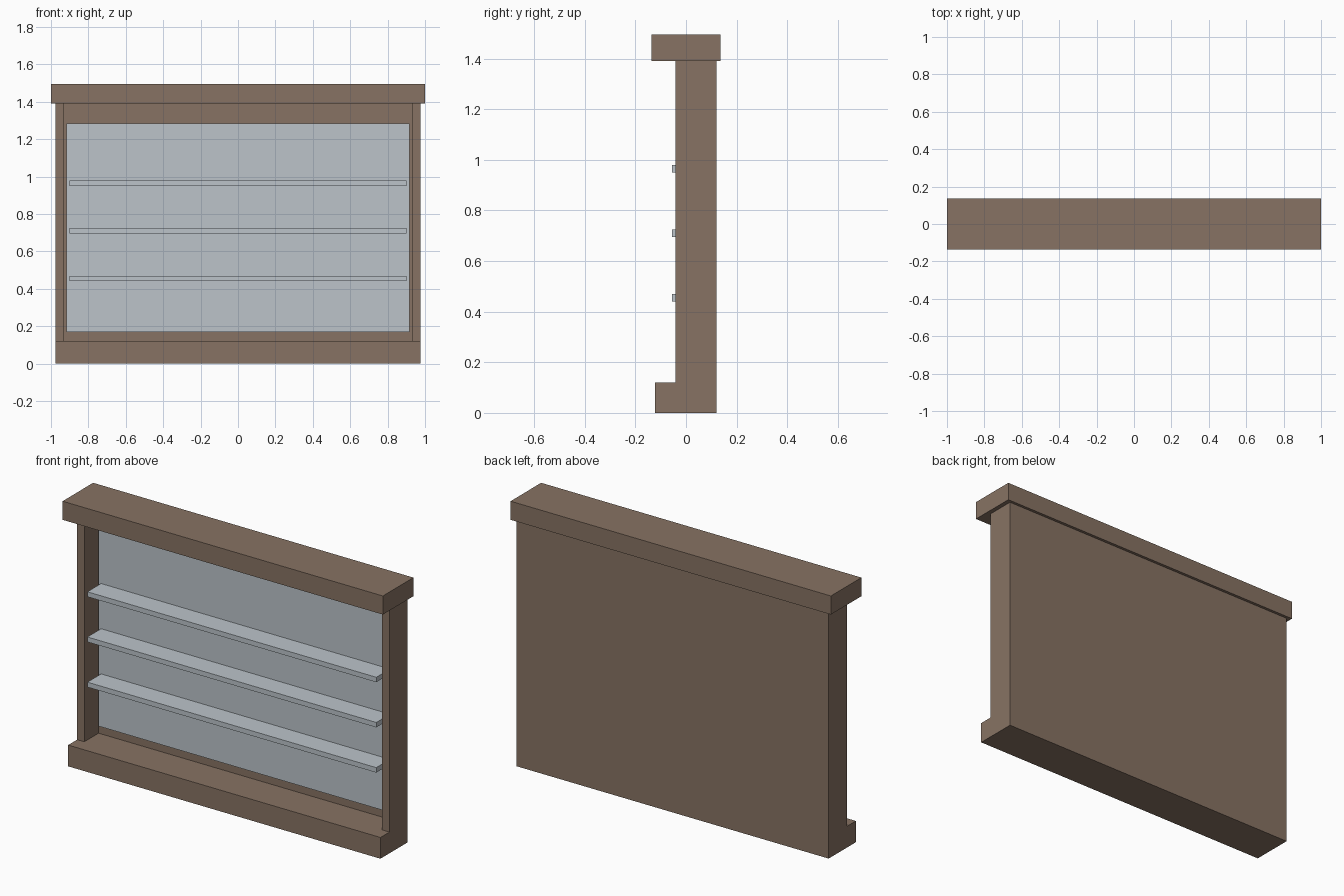
import bpy
import bmesh
from mathutils import Vector

cube = bpy.data.objects.get("Cube")
if cube:
    bpy.data.objects.remove(cube, do_unlink=True)


def material(name, rgb):
    mat = bpy.data.materials.new(name)
    mat.use_nodes = True
    color = (*rgb, 1.0)
    mat.diffuse_color = color
    mat.node_tree.nodes["Principled BSDF"].inputs["Base Color"].default_value = color
    return mat


wood = material("brown wood", (0.242, 0.171, 0.125))
glass = material("pale grey glass", (0.503, 0.552, 0.591))


def prism(name, outline, bottom, top, mat):
    """Extrude a plan outline from bottom to top."""
    bm = bmesh.new()
    face = bm.faces.new([bm.verts.new((x, y, bottom)) for x, y in outline])
    grown = bmesh.ops.extrude_face_region(bm, geom=[face])["geom"]
    verts = [v for v in grown if isinstance(v, bmesh.types.BMVert)]
    bmesh.ops.translate(bm, vec=Vector((0, 0, top - bottom)), verts=verts)
    bmesh.ops.recalc_face_normals(bm, faces=bm.faces)
    mesh = bpy.data.meshes.new(name)
    bm.to_mesh(mesh)
    bm.free()
    mesh.materials.append(mat)
    obj = bpy.data.objects.new(name, mesh)
    bpy.context.collection.objects.link(obj)
    return obj


def box(name, half_width, front, back, bottom, top, mat):
    w = half_width
    return prism(name, [(-w, front), (w, front), (w, back), (-w, back)], bottom, top, mat)


BODY, INNER = 0.975, 0.93
FRONT, RECESS, BACK = -0.042, 0.085, 0.12
BASE_TOP, BODY_TOP = 0.12, 1.39
PANE_FRONT = 0.067

# Base plinth and overhanging top
box("base", BODY, -0.122, BACK, 0, BASE_TOP, wood)
box("top_cornice", 1.0, -0.136, 0.136, BODY_TOP, 1.495, wood)

# Side posts and back panel as one U-shaped plan
right_half = [(INNER, RECESS), (INNER, FRONT), (BODY, FRONT), (BODY, BACK)]
left_half = [(-x, y) for x, y in reversed(right_half)]
prism("cabinet_frame", right_half + left_half, BASE_TOP, BODY_TOP, wood)

# Pane on the back panel
box("back_pane", 0.918, PANE_FRONT, RECESS, 0.17, 1.285, glass)

# Three shelves
for i, z in enumerate((0.455, 0.71, 0.965)):
    box(f"shelf_{i + 1}", 0.902, -0.055, PANE_FRONT, z - 0.014, z + 0.014, glass)
